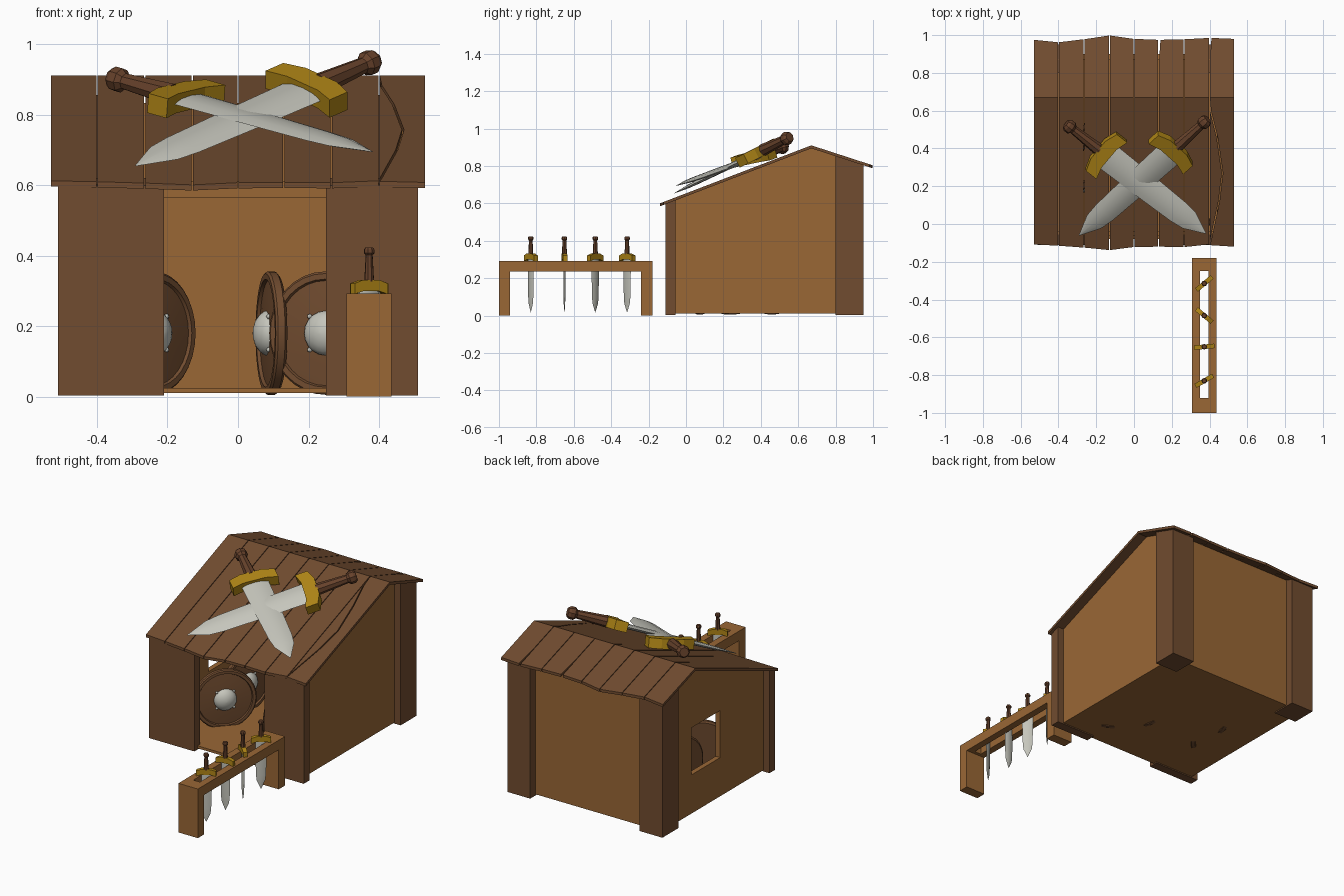
import bpy, bmesh, math
from mathutils import Vector, Matrix

if "Cube" in bpy.data.objects:
    bpy.data.objects.remove(bpy.data.objects["Cube"])


def material(name, rgb):
    m = bpy.data.materials.new(name)
    m.diffuse_color = (*rgb, 1)
    m.use_nodes = True
    m.node_tree.nodes["Principled BSDF"].inputs["Base Color"].default_value = m.diffuse_color
    return m


LIGHT = material("light wood", (0.32, 0.135, 0.036))
DARK = material("dark wood", (0.165, 0.072, 0.029))
GRIP = material("grip brown", (0.135, 0.054, 0.024))
STEEL = material("steel", (0.56, 0.56, 0.50))
GOLD = material("brass", (0.43, 0.235, 0.008))


def finish(name, bm, mat, matrix=None, smooth=None):
    bmesh.ops.recalc_face_normals(bm, faces=bm.faces)
    if matrix is not None:
        bm.transform(matrix)
    me = bpy.data.meshes.new(name)
    bm.to_mesh(me)
    bm.free()
    me.materials.append(mat)
    if smooth:
        me.polygons.foreach_set("use_smooth", [True] * len(me.polygons))
        me.set_sharp_from_angle(angle=math.radians(smooth))
    ob = bpy.data.objects.new(name, me)
    bpy.context.collection.objects.link(ob)
    return ob


def loft(bm, rings):
    """Skin a list of equally long point rings and cap both ends."""
    vs = [[bm.verts.new(p) for p in r] for r in rings]
    n = len(vs[0])
    for a, b in zip(vs, vs[1:]):
        for i in range(n):
            bm.faces.new((a[i], a[(i + 1) % n], b[(i + 1) % n], b[i]))
    bm.faces.new(vs[0][::-1])
    bm.faces.new(vs[-1])


def box(bm, x0, x1, y0, y1, z0, z1):
    loft(bm, [[(x0, y0, z), (x1, y0, z), (x1, y1, z), (x0, y1, z)] for z in (z0, z1)])


def prism_x(bm, yz, x0, x1):
    loft(bm, [[(x, y, z) for y, z in yz] for x in (x0, x1)])


RIDGE_Y, RIDGE_Z, THICK = 0.67, 0.91, 0.016


def roof_z(y):
    return RIDGE_Z - ((RIDGE_Y - y) * 0.383 if y < RIDGE_Y else (y - RIDGE_Y) * 0.325)


def under(y):
    return roof_z(y) - THICK * 0.8


def wall_piece(bm, y0, y1, z0, x0, x1):
    """Wall slab from z0 up to the roof."""
    ys = [y0, y1] if not y0 < RIDGE_Y < y1 else [y0, RIDGE_Y, y1]
    prism_x(bm, [(y1, z0), (y0, z0)] + [(y, under(y)) for y in ys], x0, x1)


# gable walls, the left one with a window
bm = bmesh.new()
wall_piece(bm, -0.06, 0.90, 0.01, 0.44, 0.47)
finish("right_wall", bm, LIGHT)
bm = bmesh.new()
wall_piece(bm, -0.06, 0.35, 0.01, -0.47, -0.44)
wall_piece(bm, 0.62, 0.90, 0.01, -0.47, -0.44)
wall_piece(bm, 0.35, 0.62, 0.52, -0.47, -0.44)
box(bm, -0.47, -0.44, 0.35, 0.62, 0.01, 0.24)
finish("left_wall", bm, LIGHT)

# back wall, floor and front lintel
bm = bmesh.new()
wall_piece(bm, 0.87, 0.90, 0.01, -0.44, 0.44)
finish("back_wall", bm, LIGHT)
bm = bmesh.new()
box(bm, -0.47, 0.47, -0.08, 0.90, 0.01, 0.025)
finish("floor", bm, LIGHT)
bm = bmesh.new()
box(bm, -0.44, 0.44, -0.06, -0.04, 0.565, 0.612)
finish("lintel", bm, LIGHT)

# front panels and back corner posts
for name, x0, x1, y0, y1 in (("front_left_panel", -0.51, -0.21, -0.11, -0.055),
                             ("front_right_panel", 0.25, 0.51, -0.11, -0.055),
                             ("back_left_post", -0.51, -0.36, 0.80, 0.95),
                             ("back_right_post", 0.36, 0.51, 0.80, 0.95)):
    bm = bmesh.new()
    wall_piece(bm, y0, y1, 0.003, x0, x1)
    finish(name, bm, DARK)


# roof planks with uneven ends
def plank(bm, xy):
    loft(bm, [[(x, y, roof_z(y) - d) for x, y in xy] for d in (THICK, 0)])


EDGE = [-0.53, -0.4, -0.265, -0.13, 0, 0.13, 0.265, 0.4, 0.53]
FRONT = [-0.108, -0.115, -0.125, -0.138, -0.122, -0.12, -0.122, -0.108, -0.12]
BACK = [0.975, 0.962, 0.978, 0.998, 0.98, 0.975, 0.978, 0.985, 0.98]
bm = bmesh.new()
for i in range(8):
    x0, x1 = EDGE[i], EDGE[i + 1]
    g0, g1 = (0 if i == 0 else 0.002), (0 if i == 7 else 0.002)
    if i < 7:
        plank(bm, [(x0 + g0, FRONT[i]), (x1 - g1, FRONT[i + 1]),
                   (x1 - g1, RIDGE_Y), (x0 + g0, RIDGE_Y)])
    # back planks, some with a split opening at the end
    split = 0.008 if i in (5, 7) else 0
    plank(bm, [(x0 + g0, RIDGE_Y), (x1 - g1, RIDGE_Y), (x1 - g1, BACK[i + 1]),
               (x0 + g0 + split, BACK[i]), (x0 + g0, 0.85)])
# cracked last plank in two parts
crack = [(0.405, 0.60), (0.44, 0.46), (0.468, 0.27), (0.45, 0.12), (0.405, -0.09)]
plank(bm, [(0.402, -0.10)] + [(x - 0.003, y) for x, y in crack[::-1]] + [(0.402, 0.61)])
plank(bm, [(0.402, -0.112), (0.53, -0.12), (0.53, RIDGE_Y), (0.402, RIDGE_Y)] +
      [(x + 0.003, y) for x, y in crack])
finish("roof_planks", bm, DARK)


# swords: local z runs from tip to pommel, x across the blade
def sword(name, matrix):
    bm = bmesh.new()
    rings = []
    for z, w, t in ((0.01, 0.032, 0.006), (-0.1, 0.030, 0.006), (-0.2, 0.027, 0.005),
                    (-0.232, 0.023, 0.004), (-0.28, 0.001, 0.0005)):
        rings.append([(w, 0, z), (w * .55, t * .75, z), (0, t, z), (-w * .55, t * .75, z),
                      (-w, 0, z), (-w * .55, -t * .75, z), (0, -t, z), (w * .55, -t * .75, z)])
    loft(bm, rings)
    finish(name + "_blade", bm, STEEL, matrix, 35)
    bm = bmesh.new()
    prof = [(-0.054, -0.006), (-0.026, 0.002), (0.026, 0.002), (0.054, -0.006),
            (0.054, 0.024), (0.026, 0.034), (-0.026, 0.034), (-0.054, 0.024)]
    loft(bm, [[(x, y, z) for x, z in prof] for y in (-0.012, 0.012)])
    finish(name + "_guard", bm, GOLD, matrix)
    bm = bmesh.new()
    loft(bm, [[(r * math.cos(a * math.pi / 4), r * math.sin(a * math.pi / 4), z) for a in range(8)]
              for r, z in ((0.014, 0.03), (0.010, 0.104), (0.015, 0.110), (0.015, 0.120), (0.011, 0.126))])
    finish(name + "_grip", bm, GRIP, matrix)


# crossed swords on the roof
for name, tip, end, normal in (
        ("roof_sword_lower", (-0.29, -0.06, 0.655), (0.39, 0.555, 0.955), (0, -0.45, 0.88)),
        ("roof_sword_upper", (0.38, -0.05, 0.695), (-0.36, 0.53, 0.905), (0, -0.2, 0.98))):
    tip, d = Vector(tip), Vector(end) - Vector(tip)
    s = d.length / 0.406
    d.normalize()
    w = Vector(normal).cross(d).normalized()
    n = d.cross(w)
    m = Matrix((w, n, d)).transposed().to_4x4()
    sword(name, Matrix.Translation(tip + d * 0.28 * s) @ m @ Matrix.Scale(s, 4))

# weapon rack: two legs, two rails and end blocks around the slot
bm = bmesh.new()
for y0, y1 in ((-1.0, -0.94), (-0.24, -0.18)):
    box(bm, 0.308, 0.436, y0, y1, 0, 0.235)
for x0, x1 in ((0.308, 0.35), (0.394, 0.436)):
    box(bm, x0, x1, -1.0, -0.18, 0.235, 0.292)
for y0, y1 in ((-1.0, -0.92), (-0.25, -0.18)):
    box(bm, 0.35, 0.394, y0, y1, 0.235, 0.292)
finish("weapon_rack", bm, LIGHT)
for i, (y, deg) in enumerate(((-0.83, 30), (-0.65, 5), (-0.485, -40), (-0.315, 40))):
    sword(f"rack_sword_{i + 1}", Matrix.Translation((0.372, y, 0.297)) @
          Matrix.Rotation(math.radians(deg), 4, 'Z'))


# round shields: lathed disc with rim, boss and rivets
def lathe(bm, prof, n=32):
    loft(bm, [[(r * math.cos(i * math.tau / n), r * math.sin(i * math.tau / n), z)
               for i in range(n)] for r, z in prof])


def shield(name, x, y, fx, fy):
    m = Matrix.Translation((x, y, 0.18)) @ Vector((fx, fy, 0)).to_track_quat('Z', 'Y').to_matrix().to_4x4()
    bm = bmesh.new()
    lathe(bm, [(0.165, -0.012), (0.175, -0.004), (0.175, 0.016), (0.169, 0.022),
               (0.153, 0.022), (0.149, 0.013), (0.1, 0.018), (0.03, 0.022)])
    finish(name + "_disc", bm, DARK, m, 30)
    bm = bmesh.new()
    lathe(bm, [(0.064, 0.015), (0.062, 0.026), (0.052, 0.039), (0.036, 0.05), (0.018, 0.056), (0.003, 0.058)], 20)
    for k in range(4):
        a = k * math.pi / 2 + math.pi / 4
        bmesh.ops.create_icosphere(bm, subdivisions=1, radius=0.008, matrix=Matrix.Translation(
            (0.067 * math.cos(a), 0.067 * math.sin(a), 0.021)))
    finish(name + "_boss", bm, STEEL, m, 50)


shield("shield_left", -0.25, 0.23, 0.74, -0.67)
shield("shield_left_rear", -0.27, 0.46, 0.97, -0.25)
shield("shield_middle", 0.10, 0.25, -0.98, -0.17)
shield("shield_right", 0.255, 0.08, -0.4, -0.91)
